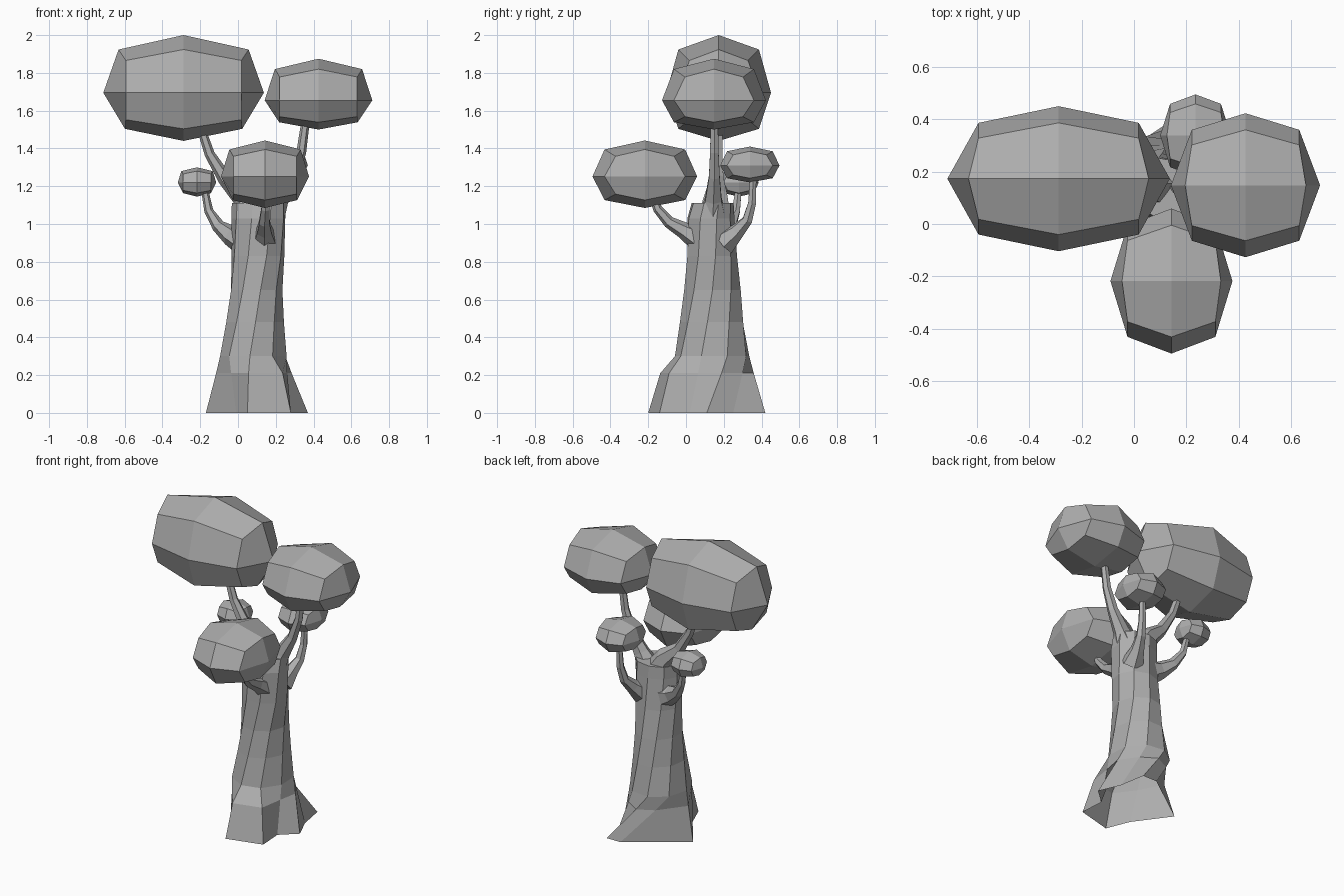
import bpy, bmesh
from math import sin, cos, radians, pi
from mathutils import Vector

if "Cube" in bpy.data.objects:
    bpy.data.objects.remove(bpy.data.objects["Cube"])

grey = bpy.data.materials.new("dark_grey")
grey.diffuse_color = (0.42, 0.42, 0.42, 1)
grey.use_nodes = True
grey.node_tree.nodes["Principled BSDF"].inputs["Base Color"].default_value = grey.diffuse_color


def finish(name, bm):
    me = bpy.data.meshes.new(name)
    bm.to_mesh(me)
    bm.free()
    me.materials.append(grey)
    ob = bpy.data.objects.new(name, me)
    bpy.context.collection.objects.link(ob)
    return ob


def loft(name, rings, cap_bottom=True):
    """Skin a stack of equal-length point rings; cap the top, optionally the bottom."""
    bm = bmesh.new()
    vs = [[bm.verts.new(p) for p in ring] for ring in rings]
    n = len(vs[0])
    for a, b in zip(vs, vs[1:]):
        for i in range(n):
            j = (i + 1) % n
            bm.faces.new((a[i], a[j], b[j], b[i]))
    if cap_bottom:
        bm.faces.new(vs[0][::-1])
    bm.faces.new(vs[-1])
    if cap_bottom:
        bmesh.ops.recalc_face_normals(bm, faces=bm.faces)
    return finish(name, bm)


def branch(name, path, sides=6):
    """Tapered tube along (x, y, z, radius) points."""
    pts = [Vector(p[:3]) for p in path]
    ref = Vector((0, 1, 0)) if abs((pts[-1] - pts[0]).normalized().y) < 0.4 else Vector((1, 0, 0))
    rings = []
    for i, p in enumerate(pts):
        t = (pts[min(i + 1, len(pts) - 1)] - pts[max(i - 1, 0)]).normalized()
        u = t.cross(ref).normalized()
        v = t.cross(u)
        rings.append([p + path[i][3] * (u * cos(2 * pi * k / sides) + v * sin(2 * pi * k / sides))
                      for k in range(sides)])
    return loft(name, rings)


def foliage(name, centre, hx, hy, up, down):
    """Rounded cube with two faces per edge: 26 points, 24 quads."""
    bm = bmesh.new()
    bmesh.ops.create_cube(bm, size=2)
    bmesh.ops.subdivide_edges(bm, edges=bm.edges[:], cuts=1, use_grid_fill=True)
    for v in bm.verts:
        x, y, z = (round(c) for c in v.co)
        kind = (abs(x), abs(y), abs(z))
        fx, fy, fz = {(1, 1, 1): (0.72, 0.56, 0.56),
                      (1, 0, 1): (0.81 if z > 0 else 0.73, 1, 0.75),
                      (0, 1, 1): (1, 0.77, 0.75),
                      (1, 1, 0): (0.72, 0.77, 1)}.get(kind, (1, 1, 1))
        v.co = Vector(centre) + Vector((x * fx * hx, y * fy * hy, z * fz * (up if z > 0 else down)))
    return finish(name, bm)


# Trunk: irregular rooted footprint, open underneath, turning into a twisted column
foot = [(-0.17, 0.17), (-0.01, -0.05), (0.05, -0.20), (0.28, -0.14), (0.27, 0.02),
        (0.37, 0.11), (0.31, 0.25), (0.28, 0.42), (0.18, 0.42)]
levels = [  # z, centre x, centre y, radius x, radius y, twist
    (0.30, 0.085, 0.14, 0.18, 0.20, 10), (0.48, 0.09, 0.14, 0.155, 0.172, 18),
    (0.65, 0.095, 0.14, 0.14, 0.152, 27), (0.83, 0.105, 0.135, 0.142, 0.135, 36),
    (1.03, 0.11, 0.13, 0.145, 0.127, 42), (1.11, 0.11, 0.14, 0.143, 0.113, 44)]
columns = [[(cx + rx * cos(radians(173 + 40 * i + tw)), cy + ry * sin(radians(173 + 40 * i + tw)), z)
            for i in range(len(foot))] for z, cx, cy, rx, ry, tw in levels]
base = [(x, y, 0) for x, y in foot]
bulge = []
for i, (b, c) in enumerate(zip(base, columns[0])):
    t = 0.45 if i in (2, 3) else 0.72      # front root bulges out
    bulge.append((b[0] + (c[0] - b[0]) * t, b[1] + (c[1] - b[1]) * t, 0.21))
loft("trunk", [base, bulge] + columns, cap_bottom=False)

# Branches
branch("large_left_branch", [(0.10, 0.15, 1.02, 0.10), (0.03, 0.16, 1.15, 0.065), (-0.07, 0.165, 1.24, 0.038),
                             (-0.15, 0.17, 1.37, 0.027), (-0.20, 0.175, 1.52, 0.022)])
branch("right_branch", [(0.16, 0.14, 1.02, 0.085), (0.22, 0.145, 1.13, 0.05), (0.29, 0.15, 1.25, 0.033),
                        (0.335, 0.15, 1.38, 0.026), (0.36, 0.15, 1.56, 0.022)])
branch("front_branch", [(0.14, 0.07, 0.92, 0.07), (0.14, -0.01, 0.965, 0.045), (0.14, -0.09, 1.01, 0.032),
                        (0.145, -0.15, 1.08, 0.025), (0.145, -0.18, 1.16, 0.02)])
branch("back_branch", [(0.18, 0.20, 0.90, 0.07), (0.20, 0.27, 0.96, 0.043), (0.22, 0.325, 1.02, 0.03),
                       (0.23, 0.35, 1.11, 0.024), (0.235, 0.357, 1.27, 0.018)])
branch("small_left_branch", [(0.03, 0.17, 0.91, 0.08), (-0.04, 0.195, 0.94, 0.055), (-0.105, 0.235, 0.99, 0.035),
                             (-0.155, 0.265, 1.07, 0.024), (-0.18, 0.28, 1.20, 0.018)])

# Leaf clumps
foliage("large_left_foliage", (-0.288, 0.173, 1.695), 0.425, 0.277, 0.305, 0.255)
foliage("right_foliage", (0.426, 0.148, 1.655), 0.285, 0.275, 0.22, 0.155)
foliage("front_foliage", (0.143, -0.218, 1.252), 0.233, 0.277, 0.19, 0.167)
foliage("back_foliage", (0.235, 0.338, 1.31), 0.135, 0.157, 0.10, 0.09)
foliage("small_left_foliage", (-0.217, 0.28, 1.22), 0.102, 0.105, 0.08, 0.075)
